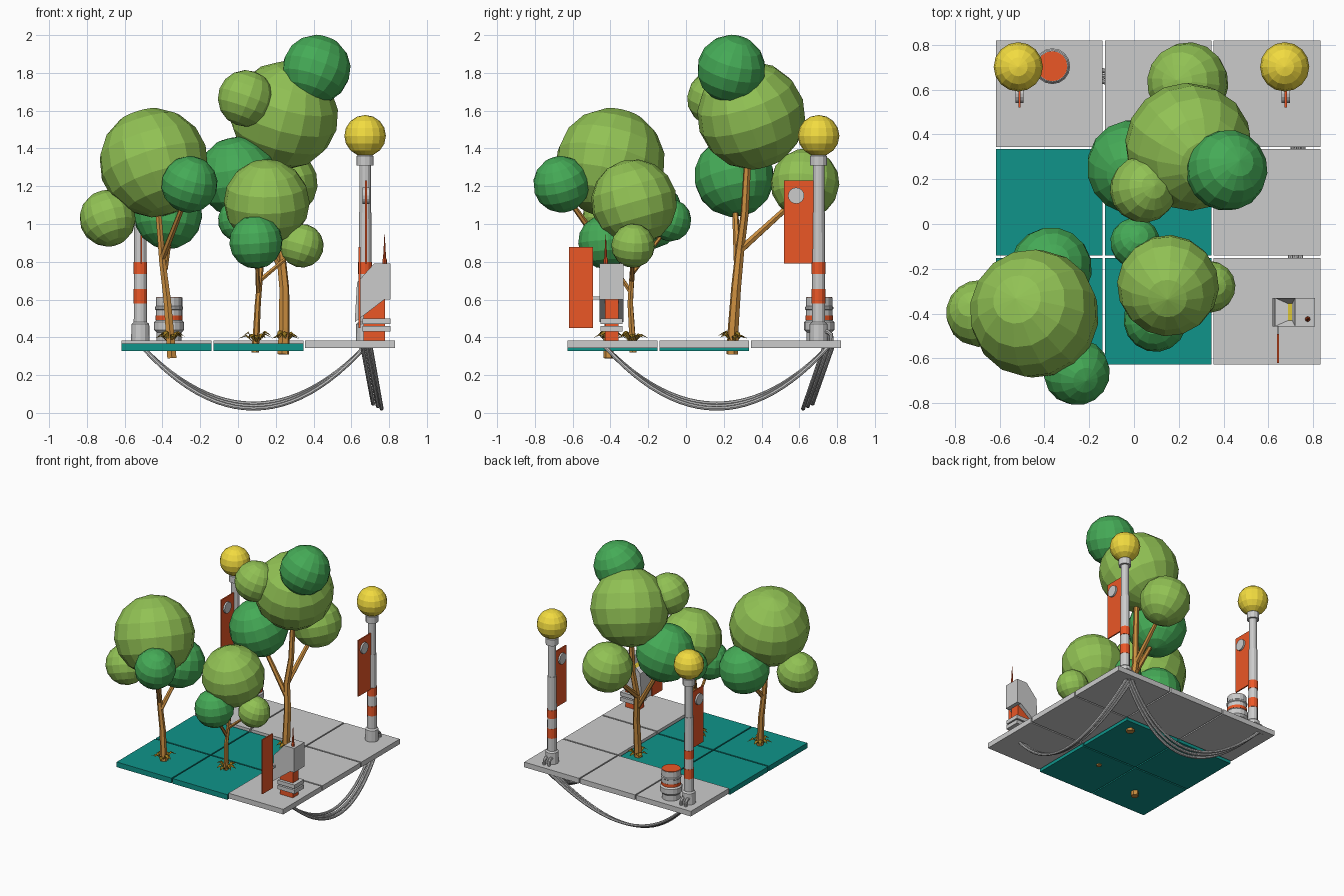
import bpy, bmesh, math, random
from mathutils import Vector, Euler

if "Cube" in bpy.data.objects:
    bpy.data.objects.remove(bpy.data.objects["Cube"])

random.seed(4)


def mat(name, r, g, b):
    m = bpy.data.materials.new(name)
    m.diffuse_color = [((c + .055) / 1.055) ** 2.4 for c in (r, g, b)] + [1]
    m.use_nodes = True
    m.node_tree.nodes["Principled BSDF"].inputs["Base Color"].default_value = m.diffuse_color
    return m


TEAL = mat("teal", .06, .58, .54)
LIGHT = mat("light_green", .57, .76, .33)
DARK = mat("dark_green", .27, .67, .34)
WOOD = mat("wood", .80, .56, .25)
GOLD = mat("dry_leaf", .62, .48, .12)
RED = mat("orange_red", .92, .34, .15)
YELLOW = mat("yellow", .95, .86, .25)


def add(name, bm, m=None, loc=(0, 0, 0), rot=(0, 0, 0)):
    bmesh.ops.recalc_face_normals(bm, faces=bm.faces)
    me = bpy.data.meshes.new(name)
    bm.to_mesh(me)
    bm.free()
    if m:
        me.materials.append(m)
    ob = bpy.data.objects.new(name, me)
    ob.location, ob.rotation_euler = loc, rot
    bpy.context.collection.objects.link(ob)
    return ob


def box(name, x, y, z, m=None):
    bm = bmesh.new()
    bmesh.ops.create_cube(bm, size=1)
    for v in bm.verts:
        v.co = [(a + b) / 2 + c * (b - a) for (a, b), c in zip((x, y, z), v.co)]
    return add(name, bm, m)


def lathe(name, profile, loc, m=None, seg=16, rot=(0, 0, 0)):
    bm = bmesh.new()
    rings = [[bm.verts.new((r * math.cos(a), r * math.sin(a), z))
              for a in (math.tau * i / seg for i in range(seg))] for r, z in profile]
    for p, q in zip(rings, rings[1:]):
        for i in range(seg):
            j = (i + 1) % seg
            bm.faces.new((p[i], p[j], q[j], q[i]))
    bm.faces.new(rings[0])
    bm.faces.new(rings[-1])
    return add(name, bm, m, loc, rot)


def ball(name, loc, r, m):
    bm = bmesh.new()
    bmesh.ops.create_uvsphere(bm, u_segments=16, v_segments=8, radius=r)
    tilt = [random.uniform(-.4, .4) for _ in range(3)]
    return add(name, bm, m, loc, tilt)


def tube(name, pts, radii, m=None, res=1):
    cu = bpy.data.curves.new(name, 'CURVE')
    cu.dimensions, cu.bevel_depth, cu.bevel_resolution = '3D', 1, res
    cu.use_fill_caps = True
    sp = cu.splines.new('POLY')
    sp.points.add(len(pts) - 1)
    for p, co, r in zip(sp.points, pts, radii):
        p.co, p.radius = (*co, 1), r
    tmp = bpy.data.objects.new(name + "_path", cu)
    bpy.context.collection.objects.link(tmp)
    me = bpy.data.meshes.new_from_object(tmp.evaluated_get(bpy.context.evaluated_depsgraph_get()))
    bpy.data.objects.remove(tmp)
    bm = bmesh.new()
    bm.from_mesh(me)
    bpy.data.meshes.remove(me)
    for f in bm.faces:
        f.smooth = False
        f.material_index = 0
    return add(name, bm, m)


# Floor tiles: 2x2 teal lawn, grey paving along the back and right
for i in range(3):
    for j in range(3):
        x, y = -.616 + .486 * i, -.627 + .486 * j
        lawn = i < 2 and j < 2
        z = (.328, .368) if lawn else (.343, .383)
        box("lawn_tile" if lawn else "paving_tile", (x, x + .476), (y, y + .475), z, TEAL if lawn else None)


# Trees: trunk, branches, foliage balls and a ring of dry leaves
def tree(trunk, r, branches, balls):
    n = len(trunk)
    tube("trunk", trunk, [r * (1 - .4 * k / (n - 1)) for k in range(n)], WOOD)
    for b in branches:
        tube("branch", b, [r * .65, r * .5], WOOD)
    for x, y, z, rad, m in balls:
        ball("foliage", (x, y, z), rad, m)
    bm = bmesh.new()
    cx, cy = trunk[1][:2]
    for k in range(9):
        a = math.tau * k / 9 + random.uniform(-.2, .2)
        d, s = Vector((math.cos(a), math.sin(a), 0)), Vector((-math.sin(a), math.cos(a), 0))
        ln, up = random.uniform(.07, .105), random.uniform(.035, .06)
        o = Vector((cx, cy, .37))
        mid = o + d * ln * .55 + Vector((0, 0, up))
        v = [bm.verts.new(p) for p in (o + d * .01, mid - s * .016, mid + Vector((0, 0, .006)), mid + s * .016,
                                       o + d * ln + Vector((0, 0, up * .6)))]
        for f in ((0, 1, 2), (0, 2, 3), (1, 4, 2), (2, 4, 3)):
            bm.faces.new([v[q] for q in f])
    add("dry_leaves", bm, GOLD)


tree([(-.35, -.41, .29), (-.36, -.41, .42), (-.375, -.40, .60), (-.40, -.40, .80), (-.425, -.40, 1.1)], .028,
     [[(-.39, -.40, .76), (-.36, -.24, .95)], [(-.40, -.40, .82), (-.29, -.60, 1.1)]],
     [(-.446, -.40, 1.325, .29, LIGHT), (-.69, -.40, 1.03, .15, LIGHT),
      (-.257, -.66, 1.21, .15, DARK), (-.37, -.195, 1.05, .183, DARK)])
tree([(.09, -.28, .32), (.097, -.285, .42), (.105, -.295, .58), (.12, -.285, .75), (.14, -.275, 1.0)], .02,
     [[(.108, -.293, .64), (.10, -.40, .80)], [(.115, -.287, .70), (.28, -.28, .84)],
      [(.12, -.285, .74), (.02, -.12, .95)]],
     [(.152, -.275, 1.115, .228, LIGHT), (.095, -.43, .905, .142, DARK),
      (.338, -.28, .885, .116, LIGHT), (.005, -.083, 1.02, .112, DARK)])
tree([(.24, .245, .31), (.245, .25, .45), (.245, .265, .66), (.225, .285, .86), (.245, .31, 1.05), (.25, .33, 1.4)], .032,
     [[(.235, .275, .76), (.06, .26, 1.08)], [(.225, .285, .86), (.24, .55, 1.1)]],
     [(.245, .345, 1.575, .287, LIGHT), (.415, .24, 1.82, .182, DARK), (.042, .155, 1.665, .15, LIGHT),
      (0, .255, 1.25, .213, DARK), (.24, .63, 1.215, .183, LIGHT)])

# Street lamps with striped poles, banners and rear cable elbows
for x in (-.517, .673):
    y = .702
    lathe("lamp_base", [(.049, .38), (.047, .47), (.036, .48)], (x, y, 0), seg=12)
    lathe("lamp_pole", [(.035, .47), (.033, 1.06), (.03, 1.06), (.03, 1.31), (.045, 1.31), (.045, 1.36), (.03, 1.37)],
          (x, y, 0), seg=12)
    for z0, z1 in ((.58, .655), (.735, .80)):
        lathe("red_stripe", [(.0365, z0), (.0365, z1)], (x, y, 0), RED, 12)
    ball("lamp_globe", (x, y, 1.467), .11, YELLOW).rotation_euler = (0, 0, 0)
    box("banner", (x, x + .01), (.52, .675), (.79, 1.23), RED)
    lathe("banner_disc", [(.043, -.018), (.043, .018)], (x + .005, .583, 1.15), rot=(0, math.pi / 2, 0))
    for dx in (-.02, .02):
        tube("cable_elbow", [(x + dx, .72, .43), (x + dx, .75, .43), (x + dx, .768, .415), (x + dx, .772, .34)],
             [.012] * 4, res=2)


# Hanging cable bundles beneath the paving
def bundle(a, b, side, swings):
    a, b, side = Vector(a), Vector(b), Vector(side)
    for k, sw in enumerate(swings):
        pts = []
        for i in range(25):
            t = i / 24
            w = 4 * t * (1 - t)
            p = a.lerp(b, t) + side * ((k - 1) * .022 * (1 - w) + sw * w)
            pts.append(p - Vector((0, 0, w * (.303 + .013 * k))))
        tube("hanging_cable", pts, [.011] * 25, res=2)


bundle((-.51, .755, .352), (.675, .755, .352), (0, -1, 0), (.085, .11, .135))
bundle((.68, -.43, .352), (.68, .755, .352), (1, 0, 0), (.035, .06, .08))

# Barrel
lathe("barrel", [(.066, .38), (.066, .425), (.08, .44), (.08, .48), (.07, .49), (.07, .545), (.075, .55),
                 (.075, .56), (.07, .565), (.07, .61), (.064, .61), (.064, .604)], (-.365, .705, 0))
lathe("barrel_band", [(.072, .492), (.072, .515)], (-.365, .705, 0), RED)
lathe("barrel_lid", [(.067, .595), (.067, .614)], (-.365, .705, 0), RED)

# Kiosk: red plinth, grey slats and a wedge body with a recessed window
box("kiosk_plinth", (.665, .778), (-.43, -.357), (.38, .60), RED)
for z in (.43, .47):
    box("kiosk_slat", (.66, .808), (-.452, -.335), (z, z + .03))
bm = bmesh.new()
outline = [(.72, .79), (.63, .69), (.618, .48), (.775, .60), (.808, .60), (.808, .79)]
front = [bm.verts.new((x, -.457, z)) for x, z in outline]
back = [bm.verts.new((x, -.33, z)) for x, z in outline]
bm.faces.new(front)
bm.faces.new(back[::-1])
sides = [bm.faces.new((front[i], back[i], back[(i + 1) % 6], front[(i + 1) % 6])) for i in range(6)]
bmesh.ops.recalc_face_normals(bm, faces=bm.faces)
slope = sides[0]
bmesh.ops.inset_individual(bm, faces=[slope], thickness=.004)
c, n = slope.calc_center_median(), slope.normal.copy()
for v in slope.verts:
    d = v.co - c
    v.co = c + Vector((d.x * .22, d.y * .62, d.z * .22)) - n * .03
slope.material_index = 1
body = add("kiosk_body", bm)
body.data.materials.append(None)
body.data.materials.append(YELLOW)
lathe("kiosk_spire", [(.012, .78), (.012, .81), (.008, .82), (.001, .945)], (.776, -.425, 0), RED, 8)
box("kiosk_banner", (.639, .648), (-.62, -.492), (.45, .877), RED)
box("kiosk_banner_arm", (.640, .647), (-.5, -.45), (.60, .615))
